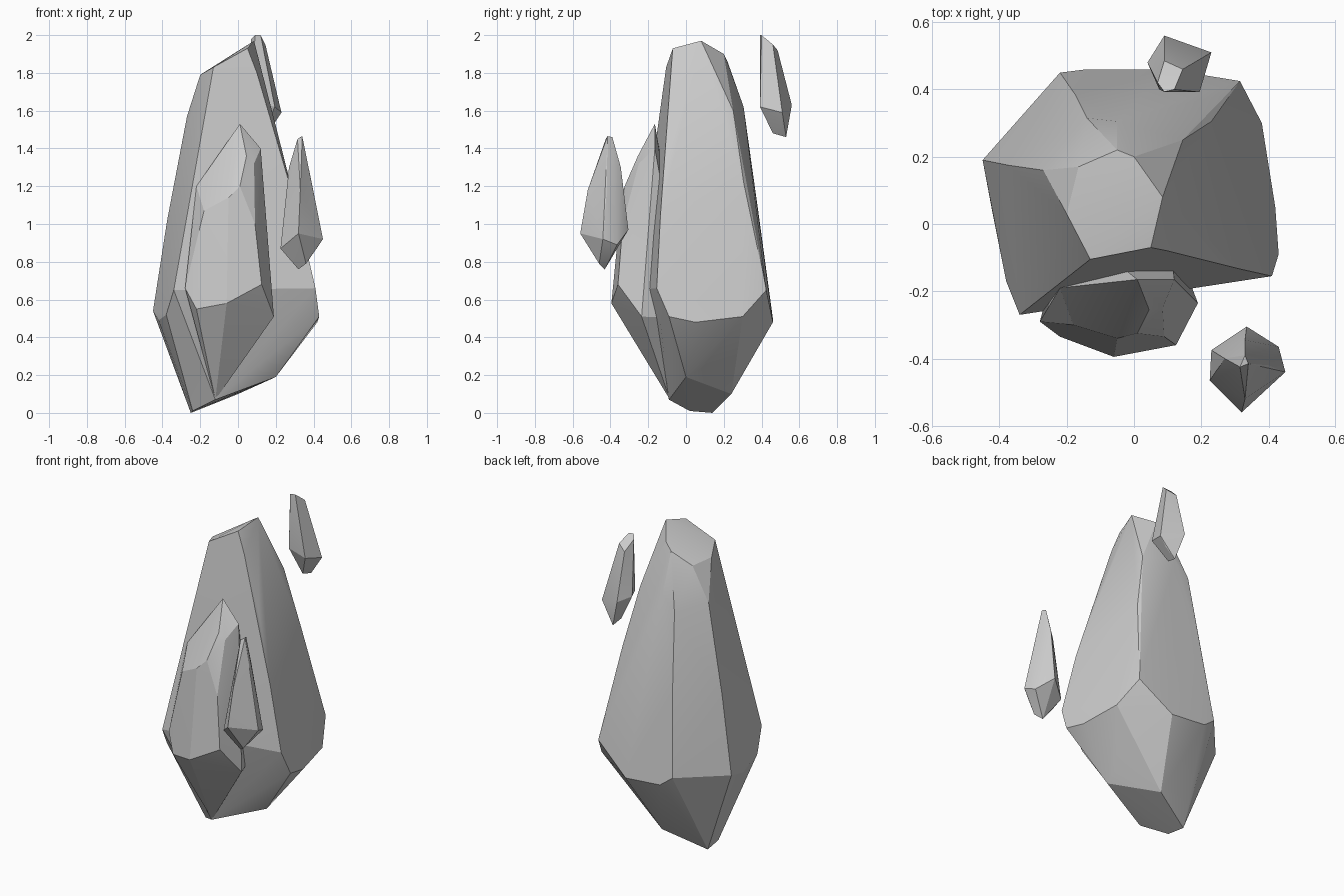
import bpy, bmesh, math


def crystal(name, points):
    """Faceted stone: the convex hull of a few corner points."""
    bm = bmesh.new()
    for p in points:
        bm.verts.new(p)
    hull = bmesh.ops.convex_hull(bm, input=bm.verts[:])
    loose = {v for v in hull["geom_interior"] + hull["geom_unused"]
             if isinstance(v, bmesh.types.BMVert)}
    bmesh.ops.delete(bm, geom=list(loose), context='VERTS')
    bmesh.ops.recalc_face_normals(bm, faces=bm.faces[:])
    me = bpy.data.meshes.new(name)
    bm.to_mesh(me)
    bm.free()
    ob = bpy.data.objects.new(name, me)
    bpy.context.collection.objects.link(ob)
    bpy.ops.object.select_all(action='DESELECT')
    ob.select_set(True)
    bpy.context.view_layer.objects.active = ob
    bpy.ops.object.shade_smooth_by_angle(angle=math.radians(18))
    return ob


# Main crystal: foot, waist, upper edges, slanted tip
crystal("main_crystal", [
    (-0.12, -0.09, 0.07), (-0.24, 0.02, 0.01), (-0.25, 0.14, 0.0),
    (0.0, 0.24, 0.10), (0.215, 0.09, 0.24), (0.20, 0.0, 0.19),
    (-0.45, 0.19, 0.54), (-0.42, 0.03, 0.49), (-0.38, -0.17, 0.52),
    (-0.34, -0.27, 0.65), (0.41, -0.155, 0.66), (0.43, -0.09, 0.51),
    (0.42, 0.05, 0.48), (0.38, 0.30, 0.51), (0.315, 0.425, 0.65),
    (0.10, 0.46, 0.48), (-0.14, 0.46, 0.50), (-0.22, 0.45, 0.56),
    (-0.375, 0.175, 1.02), (-0.175, 0.385, 1.05),
    (0.32, -0.135, 1.05), (0.21, -0.09, 1.45), (0.23, 0.305, 1.22),
    (-0.27, 0.16, 1.57), (-0.14, 0.315, 1.53), (-0.05, 0.305, 1.62),
    (0.145, 0.25, 1.60), (0.10, -0.08, 1.80),
    (-0.13, -0.105, 1.83), (-0.20, 0.03, 1.79), (-0.165, 0.17, 1.78),
    (-0.05, 0.22, 1.86), (0.0, 0.20, 1.90), (0.085, 0.08, 1.97),
    (0.05, -0.07, 1.93)])

# Shorter crystal grown into the front
crystal("front_crystal", [
    (-0.12, -0.085, 0.07), (0.19, -0.235, 0.51), (0.125, -0.36, 0.68),
    (-0.06, -0.395, 0.58), (-0.22, -0.335, 0.55), (-0.28, -0.29, 0.66),
    (0.09, -0.335, 1.0), (0.085, -0.25, 1.32), (0.12, -0.165, 1.40),
    (0.045, -0.255, 1.36), (0.01, -0.325, 1.20), (-0.05, -0.34, 1.14),
    (-0.18, -0.30, 1.07), (-0.22, -0.19, 1.20), (0.01, -0.165, 1.53),
    (0.10, 0.0, 0.50), (-0.20, 0.0, 0.60)])

# Floating shard, front right
crystal("front_shard", [
    (0.32, -0.43, 0.76), (0.36, -0.46, 0.79),
    (0.32, -0.56, 0.95), (0.45, -0.44, 0.92), (0.43, -0.365, 0.89),
    (0.335, -0.305, 0.97), (0.23, -0.375, 0.90), (0.225, -0.465, 0.87),
    (0.40, -0.42, 1.17), (0.33, -0.52, 1.18), (0.27, -0.40, 1.30),
    (0.33, -0.345, 1.30), (0.315, -0.425, 1.45), (0.33, -0.39, 1.46),
    (0.34, -0.415, 1.465)])

# Floating shard, back
crystal("back_shard", [
    (0.14, 0.53, 1.46), (0.13, 0.46, 1.48), (0.19, 0.51, 1.53),
    (0.23, 0.51, 1.59), (0.09, 0.56, 1.63), (0.04, 0.48, 1.65),
    (0.075, 0.40, 1.65), (0.195, 0.392, 1.62),
    (0.09, 0.393, 2.0), (0.12, 0.40, 2.0), (0.145, 0.46, 1.95),
    (0.09, 0.485, 1.92), (0.07, 0.42, 1.98)])
